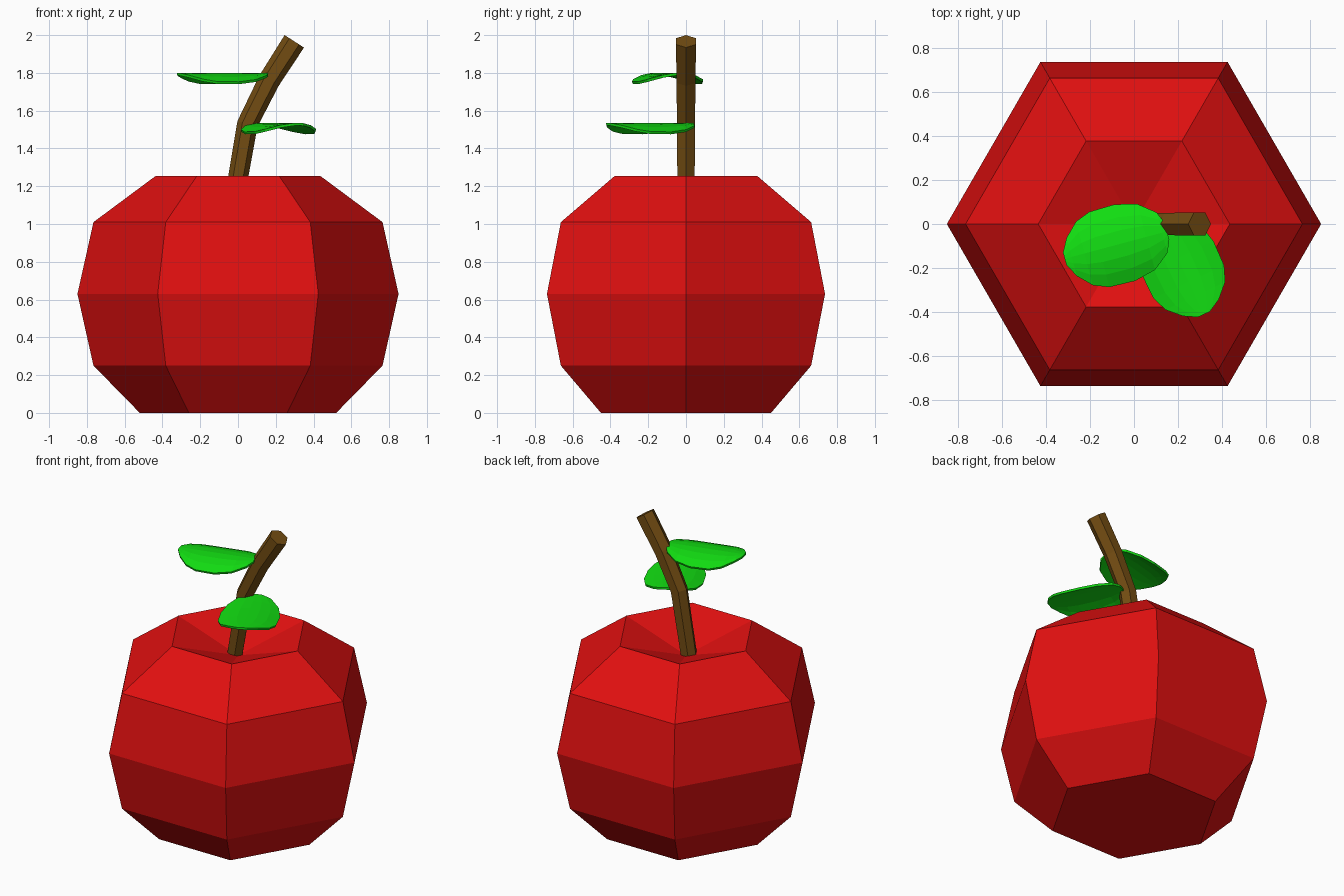
import bpy, bmesh
from math import cos, sin, pi, radians
from mathutils import Vector

cube = bpy.data.objects.get("Cube")
if cube:
    bpy.data.objects.remove(cube, do_unlink=True)


def material(name, r, g, b):
    m = bpy.data.materials.new(name)
    m.use_nodes = True
    m.diffuse_color = (r, g, b, 1)
    m.node_tree.nodes["Principled BSDF"].inputs["Base Color"].default_value = (r, g, b, 1)
    return m


def finish(bm, name, mat):
    mesh = bpy.data.meshes.new(name)
    bm.to_mesh(mesh)
    bm.free()
    mesh.materials.append(mat)
    obj = bpy.data.objects.new(name, mesh)
    bpy.context.collection.objects.link(obj)
    return obj


def bridge(bm, low, high):
    n = len(low)
    for i in range(n):
        j = (i + 1) % n
        bm.faces.new((low[i], low[j], high[j], high[i]))


def hexagon(bm, center, side, radius):
    """Six-sided ring with one corner along the side direction."""
    y = Vector((0, 1, 0))
    return [bm.verts.new(center + radius * (cos(a) * side + sin(a) * y))
            for a in (k * pi / 3 for k in range(6))]


red = material("apple red", 0.75, 0.005, 0.005)
brown = material("bark brown", 0.17, 0.073, 0.006)
green = material("leaf green", 0.006, 0.73, 0.006)

# Fruit: hexagonal rings, flat base, sunken top
bm = bmesh.new()
profile = [(0.52, 0), (0.765, 0.25), (0.85, 0.63), (0.765, 1.01), (0.435, 1.255)]
rings = [hexagon(bm, Vector((0, 0, z)), Vector((1, 0, 0)), r) for r, z in profile]
for low, high in zip(rings, rings[1:]):
    bridge(bm, low, high)
bm.faces.new(rings[0][::-1])
dip = bm.verts.new((0, 0, 1.11))
for i in range(6):
    bm.faces.new((rings[-1][i], rings[-1][(i + 1) % 6], dip))
finish(bm, "fruit", red)

# Stem: bent hexagonal rod, slightly thicker toward the tip
bm = bmesh.new()
path = [Vector((x, 0, z)) for x, z in
        ((-0.025, 1.1), (0.05, 1.53), (0.165, 1.76), (0.298, 1.967))]
rings = []
for i, p in enumerate(path):
    t = (path[min(i + 1, 3)] - path[max(i - 1, 0)]).normalized()
    rings.append(hexagon(bm, p, Vector((t.z, 0, -t.x)), 0.052 + 0.003 * i))
for low, high in zip(rings, rings[1:]):
    bridge(bm, low, high)
bm.faces.new(rings[0][::-1])
bm.faces.new(rings[-1])
finish(bm, "stem", brown)

# Leaves: arched oval sheets, given as length and half width stations
outline = [(-0.238, 0.04), (-0.215, 0.095), (-0.14, 0.155), (-0.04, 0.18),
           (0.08, 0.177), (0.15, 0.15), (0.21, 0.09), (0.243, 0.03)]


def leaf(name, location, angle):
    bm = bmesh.new()
    rows = []
    for u, half in outline:
        widths = [half * k / 3 for k in range(-3, 4)]
        rows.append([bm.verts.new((u, v, -0.047 * (v / 0.18) ** 2)) for v in widths])
    for a, b in zip(rows, rows[1:]):
        for j in range(6):
            bm.faces.new((a[j], b[j], b[j + 1], a[j + 1]))
    obj = finish(bm, name, green)
    obj.location = location
    obj.rotation_euler.z = radians(angle)
    solid = obj.modifiers.new("thickness", 'SOLIDIFY')
    solid.thickness = 0.014
    solid.offset = -1


leaf("upper_leaf", (-0.08, -0.095, 1.8), 195)
leaf("lower_leaf", (0.215, -0.19, 1.535), 295)
